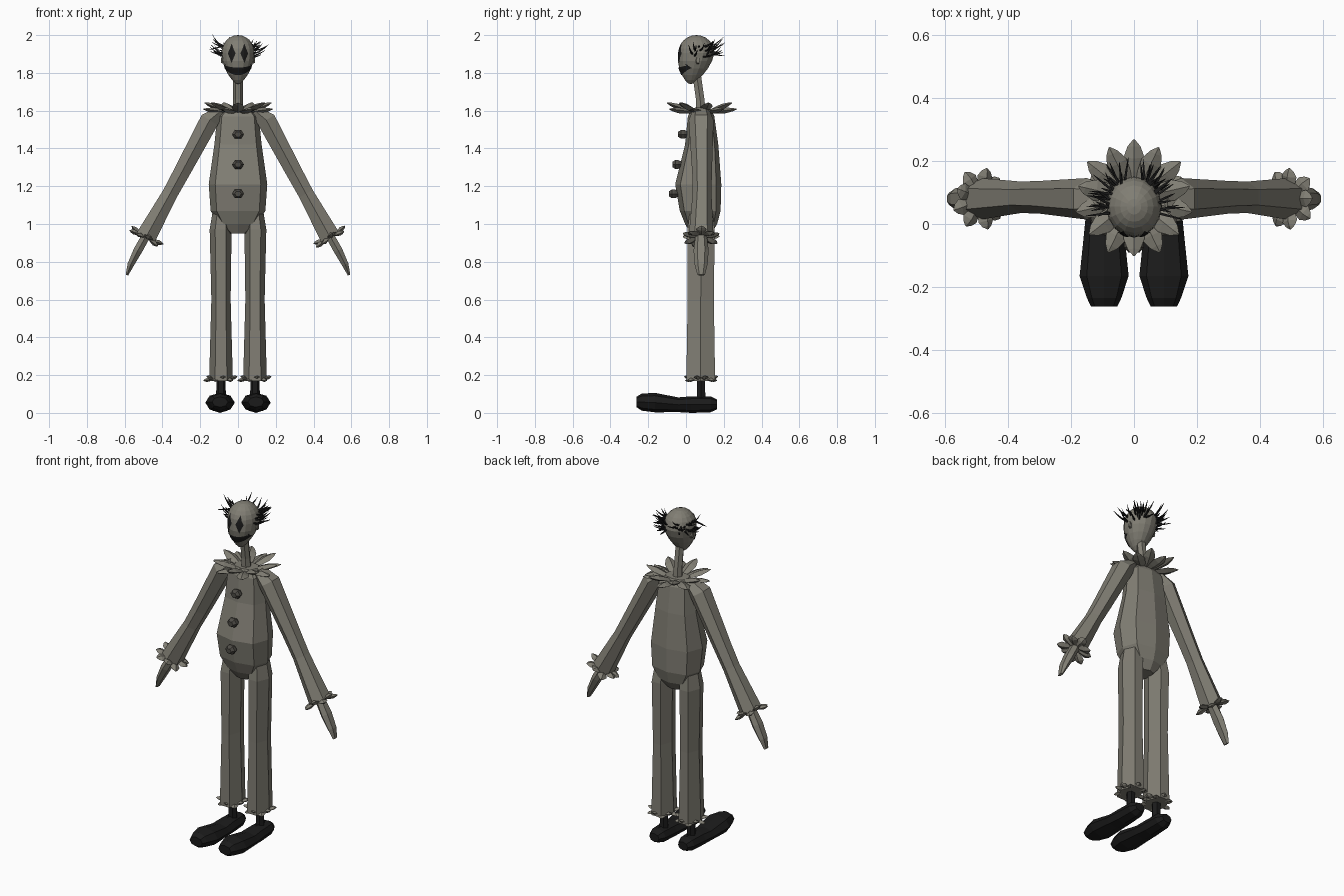
import bpy, bmesh, math, random
from mathutils import Vector as V
from mathutils.bvhtree import BVHTree

if "Cube" in bpy.data.objects:
    bpy.data.objects.remove(bpy.data.objects["Cube"])

random.seed(4)


def material(name, rgb):
    m = bpy.data.materials.new(name)
    m.diffuse_color = (*rgb, 1)
    m.use_nodes = True
    m.node_tree.nodes["Principled BSDF"].inputs["Base Color"].default_value = m.diffuse_color
    return m


CLOTH = material("grey cloth", (0.22, 0.21, 0.175))
PATCH = material("dark patch grey", (0.075, 0.07, 0.06))
BLACK = material("black", (0.011, 0.011, 0.011))


def finish(name, bm, mat):
    bmesh.ops.recalc_face_normals(bm, faces=bm.faces)
    me = bpy.data.meshes.new(name)
    bm.to_mesh(me)
    bm.free()
    me.materials.append(mat)
    ob = bpy.data.objects.new(name, me)
    bpy.context.collection.objects.link(ob)
    return ob


def ring(c, u, v, n, phase=0.0, square=0.0):
    """n points around c; u and v are the half-axis vectors."""
    pts = []
    for i in range(n):
        a = 2 * math.pi * i / n + phase
        k = 1 + square * math.sin(2 * a) ** 2
        pts.append(V(c) + V(u) * math.cos(a) * k + V(v) * math.sin(a) * k)
    return pts


def loft(bm, rings):
    rows = [[bm.verts.new(p) for p in r] for r in rings]
    n = len(rows[0])
    for a, b in zip(rows, rows[1:]):
        for i in range(n):
            j = (i + 1) % n
            bm.faces.new((a[i], a[j], b[j], b[i]))
    bm.faces.new(rows[0])
    bm.faces.new(rows[-1])


def flat_rings(specs, n, phase=0.0, square=0.0):
    """Horizontal rings from (x, y, z, half width, half depth)."""
    return [ring((x, y, z), (rx, 0, 0), (0, ry, 0), n, phase, square)
            for x, y, z, rx, ry in specs]


def tube(bm, path, n, phase=0.0):
    """Loft along (point, half width across y, half width in the xz plane)."""
    pts = [V(p[0]) for p in path]
    rings = []
    for i, (p, ry, rt) in enumerate(path):
        d = (pts[min(i + 1, len(pts) - 1)] - pts[max(i - 1, 0)]).normalized()
        rings.append(ring(p, (0, ry, 0), d.cross(V((0, 1, 0))) * rt, n, phase))
    loft(bm, rings)


def petals(bm, c, axis, count, r0, r1, width, thick, lifts, phase=0.5):
    """Ruffle of pointed petals round an axis; lifts alternate the tilt."""
    axis = V(axis).normalized()
    u = axis.orthogonal().normalized() if abs(axis.z) < 0.99 else V((1, 0, 0))
    v = axis.cross(u)
    for i in range(count):
        a = 2 * math.pi * (i + phase) / count
        out = u * math.cos(a) + v * math.sin(a)
        d = (out + axis * lifts[i % len(lifts)]).normalized()
        side = axis.cross(out)
        up = d.cross(side)
        loft(bm, [ring(V(c) + out * r0 + d * (r1 - r0) * t, side * width * w, up * thick * w, 4)
                  for t, w in ((0, 0.4), (0.35, 0.85), (0.62, 1), (0.86, 0.6), (1, 0.08))])


# Torso
bm = bmesh.new()
loft(bm, flat_rings([
    (0, 0.08, 1.61, 0.07, 0.05), (0, 0.08, 1.57, 0.11, 0.07),
    (0, 0.083, 1.42, 0.125, 0.088), (0, 0.065, 1.21, 0.155, 0.122),
    (0, 0.075, 1.07, 0.145, 0.108), (0, 0.08, 1.0, 0.10, 0.085),
    (0, 0.08, 0.95, 0.045, 0.055)], 8, 0, 0.1))
torso_tree = BVHTree.FromBMesh(bm)
finish("torso", bm, CLOTH)

# Neck
bm = bmesh.new()
loft(bm, flat_rings([(0, 0.08, 1.58, 0.03, 0.03), (0, 0.075, 1.66, 0.026, 0.026),
                     (0, 0.055, 1.80, 0.026, 0.026)], 6))
finish("neck", bm, CLOTH)

# Head: egg narrowing to the chin, leaning forward below
bm = bmesh.new()
bmesh.ops.create_uvsphere(bm, u_segments=16, v_segments=12, radius=1)
for p in bm.verts:
    x, y, z = p.co
    k = 1 if z > 0 else 1 - 0.38 * z * z
    p.co = (x * k * 0.088, 0.055 + y * k * 0.096 + min(z, 0) * 0.03,
            1.905 + z * (0.095 if z > 0 else 0.165))
head_tree = BVHTree.FromBMesh(bm)
finish("head", bm, CLOTH)

# Ears
for s in (-1, 1):
    bm = bmesh.new()
    loft(bm, [ring((s * 0.07, 0.06, 1.865), (0, 0.014, 0), (0, 0, 0.022), 6),
              ring((s * 0.089, 0.064, 1.867), (0, 0.010, 0), (0, 0, 0.017), 6)])
    finish("ear", bm, CLOTH)


def face_point(x, z, lift=0.004):
    hit = head_tree.ray_cast(V((x, -1, z)), V((0, 1, 0)))
    if hit[0] is None:
        hit = head_tree.find_nearest(V((x, -0.01, z)))
    return hit[0] + hit[1] * lift


def paint(name, columns):
    """Thin painted strip on the face from (x, z low, z high) columns."""
    bm = bmesh.new()
    rows = [[bm.verts.new(face_point(x, lo + (hi - lo) * t / 4)) for t in range(5)]
            for x, lo, hi in columns]
    for a, b in zip(rows, rows[1:]):
        for i in range(4):
            bm.faces.new((a[i], a[i + 1], b[i + 1], b[i]))
    finish(name, bm, BLACK)


# Painted eyes and grin
for s in (-1, 1):
    paint("eye", [(s * (0.032 + dx), 1.903 - h, 1.903 + h) for dx, h in
                  ((-0.019, 0.002), (-0.010, 0.022), (0, 0.05), (0.010, 0.022), (0.019, 0.002))])
grin = []
for i in range(17):
    t = i / 8 - 1
    mid = 1.812 + 0.03 * t * t
    h = 0.003 + 0.019 * (1 - t * t)
    grin.append((t * 0.079, mid - h, mid + h * 0.8))
paint("grin", grin)

# Hair tufts round the sides and back of the head
bm = bmesh.new()
for s in (-1, 1):
    for i in range(24):
        a = math.radians(random.uniform(-22, 72))
        out = V((s * math.cos(a), math.sin(a), 0))
        p = V((0, 0.055, random.uniform(1.885, 1.945))) + out * 0.08
        bend = V((random.uniform(-.5, .5), random.uniform(-.4, .5), random.uniform(-0.2, 0.4)))
        d = (out + bend).normalized()
        L = random.uniform(0.04, 0.085)
        rise = random.uniform(0.0, 0.05)
        rings = []
        for t, r in ((0, 0.0055), (0.4, 0.005), (0.75, 0.0035), (1, 0.0008)):
            c = p + d * L * t + V((0, 0, rise * t * t))
            u = d.orthogonal().normalized()
            rings.append(ring(c, u * r, d.cross(u) * r, 4))
        loft(bm, rings)
finish("hair", bm, BLACK)

# Collar ruffle
bm = bmesh.new()
petals(bm, (0, 0.08, 1.59), (0, 0, 1), 14, 0.035, 0.19, 0.034, 0.015, (0.35, 0.12))
finish("collar_ruffle", bm, CLOTH)

# Limbs, mirrored left and right
for s in (-1, 1):
    bm = bmesh.new()
    tube(bm, [((s * 0.09, 0.08, 1.60), 0.045, 0.03), ((s * 0.15, 0.08, 1.55), 0.066, 0.058),
              ((s * 0.30, 0.085, 1.27), 0.052, 0.05), ((s * 0.36, 0.085, 1.16), 0.05, 0.047),
              ((s * 0.488, 0.08, 0.93), 0.066, 0.062)], 6)
    finish("sleeve", bm, CLOTH)

    bm = bmesh.new()
    petals(bm, (s * 0.488, 0.08, 0.93), (s * 0.49, 0, -0.87), 9, 0.03, 0.10, 0.027, 0.013,
           (0.15, -0.2))
    finish("cuff_ruffle", bm, CLOTH)

    bm = bmesh.new()
    tube(bm, [((s * 0.485, 0.08, 0.94), 0.03, 0.026), ((s * 0.53, 0.08, 0.86), 0.04, 0.027),
              ((s * 0.568, 0.08, 0.785), 0.034, 0.02), ((s * 0.588, 0.08, 0.73), 0.02, 0.008)], 6)
    finish("hand", bm, CLOTH)

    bm = bmesh.new()
    loft(bm, flat_rings([(s * 0.085, 0.08, 1.06, 0.05, 0.07), (s * 0.092, 0.08, 0.97, 0.058, 0.083),
                         (s * 0.09, 0.078, 0.6, 0.051, 0.08), (s * 0.09, 0.078, 0.17, 0.063, 0.088)], 6))
    finish("trouser_leg", bm, CLOTH)

    bm = bmesh.new()
    petals(bm, (s * 0.09, 0.08, 0.178), (0, 0, 1), 11, 0.045, 0.093, 0.02, 0.01, (0.35, -0.15))
    finish("ankle_ruffle", bm, CLOTH)

    bm = bmesh.new()
    loft(bm, flat_rings([(s * 0.09, 0.08, 0.06, 0.026, 0.026), (s * 0.09, 0.08, 0.2, 0.024, 0.024)], 6))
    finish("ankle", bm, BLACK)

    # Long shoe: sections from heel to toe (y, half width, low, high)
    bm = bmesh.new()
    loft(bm, [ring((s * 0.095, y, (lo + hi) / 2), (w, 0, 0), (0, 0, (hi - lo) / 2), 8)
              for y, w, lo, hi in ((0.165, 0.032, 0.02, 0.07), (0.13, 0.052, 0.003, 0.088),
                                   (0.03, 0.058, 0.0, 0.088), (-0.04, 0.065, 0.004, 0.082),
                                   (-0.165, 0.078, 0.003, 0.106), (-0.235, 0.055, 0.012, 0.102),
                                   (-0.262, 0.042, 0.03, 0.085))])
    finish("shoe", bm, BLACK)

# Buttons down the front
for z in (1.475, 1.315, 1.16):
    y = torso_tree.ray_cast(V((0.001, -1, z)), V((0, 1, 0)))[0].y
    bm = bmesh.new()
    loft(bm, [ring((0, y + dy, z), (r, 0, 0), (0, 0, r * 0.85), 6)
              for dy, r in ((0.01, 0.02), (-0.012, 0.032), (-0.026, 0.032), (-0.042, 0.018))])
    finish("button", bm, PATCH)

# Sewn patches, placed by (x, y) aim direction and height
for x, y, z in ((0.072, -0.08, 1.425), (-0.075, -0.10, 1.255), (0.058, -0.10, 1.09),
                (-0.11, -0.06, 1.03), (0.155, -0.035, 1.215), (-0.125, -0.03, 1.46),
                (0.085, 0.07, 1.39), (-0.01, 0.10, 1.33), (-0.07, 0.10, 1.12)):
    aim = V((x, y, 0)).normalized()
    p, nrm, *_ = torso_tree.ray_cast(V((0, 0.08, z)) + aim, -aim)
    u = V((0, 0, 1)).cross(nrm).normalized()
    v = nrm.cross(u)
    bm = bmesh.new()
    loft(bm, [ring(p + nrm * h, u * 0.038, v * 0.031, 6) for h in (-0.003, 0.006)])
    finish("patch", bm, PATCH)
